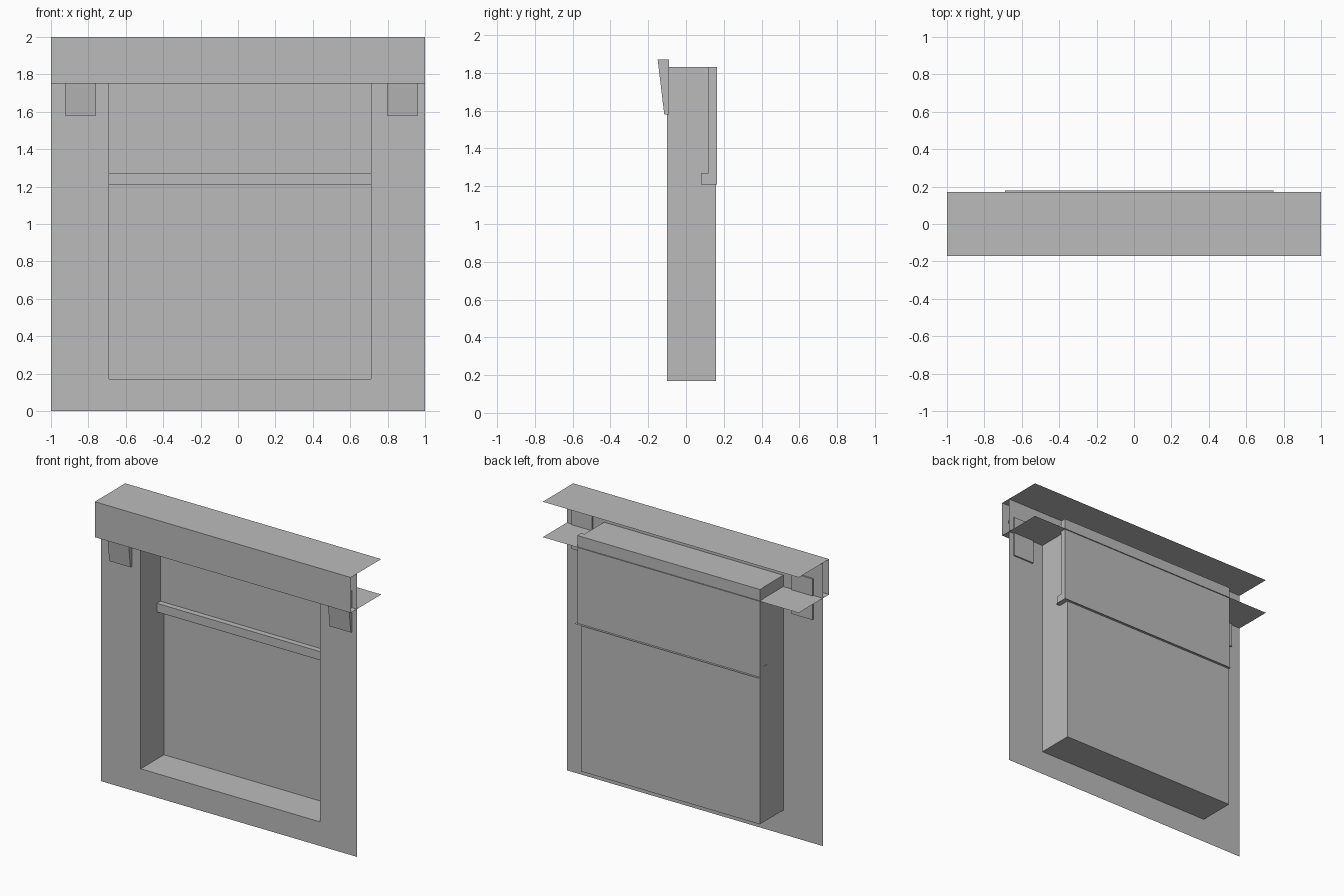
import bpy
import bmesh

cube = bpy.data.objects.get("Cube")
if cube:
    bpy.data.objects.remove(cube, do_unlink=True)

grey = bpy.data.materials.new("plain_grey")
grey.use_nodes = True
grey.diffuse_color = (0.5, 0.5, 0.5, 1)
grey.node_tree.nodes["Principled BSDF"].inputs["Base Color"].default_value = (0.5, 0.5, 0.5, 1)


def finish(name, bm):
    mesh = bpy.data.meshes.new(name)
    bm.to_mesh(mesh)
    bm.free()
    mesh.materials.append(grey)
    obj = bpy.data.objects.new(name, mesh)
    bpy.context.collection.objects.link(obj)
    return obj


def sheet(name, corners):
    """Single flat face."""
    bm = bmesh.new()
    bm.faces.new([bm.verts.new(c) for c in corners])
    return finish(name, bm)


def level_sheet(name, x0, x1, y0, y1, z):
    return sheet(name, [(x0, y0, z), (x1, y0, z), (x1, y1, z), (x0, y1, z)])


def upright_sheet(name, x0, x1, y, z0, z1):
    return sheet(name, [(x0, y, z0), (x1, y, z0), (x1, y, z1), (x0, y, z1)])


def extrusion(name, profile, x0, x1):
    """Closed (y, z) profile swept along x."""
    bm = bmesh.new()
    face = bm.faces.new([bm.verts.new((x0, y, z)) for y, z in profile])
    new = bmesh.ops.extrude_face_region(bm, geom=[face])["geom"]
    moved = [v for v in new if isinstance(v, bmesh.types.BMVert)]
    bmesh.ops.translate(bm, verts=moved, vec=(x1 - x0, 0, 0))
    bmesh.ops.recalc_face_normals(bm, faces=bm.faces)
    return finish(name, bm)


# Main dimensions
LEFT, RIGHT, BOTTOM, TOP = -0.69, 0.71, 0.17, 1.83
WALL_Y, BACK_Y, ROOF_Y = -0.10, 0.16, 0.17
SOFFIT_Z = 1.75

# Wall with opening, and the recess behind it, from nested loops
bm = bmesh.new()


def loop(x0, x1, z0, z1, y):
    return [bm.verts.new((x, y, z)) for x, z in ((x0, z0), (x1, z0), (x1, z1), (x0, z1))]


outer = loop(-1, 1, 0, 2, WALL_Y)
rim = loop(LEFT, RIGHT, BOTTOM, TOP, WALL_Y)
back = loop(LEFT, RIGHT, BOTTOM, TOP, BACK_Y)
for a, b in ((outer, rim), (rim, back)):
    for i in range(4):
        j = (i + 1) % 4
        bm.faces.new((a[i], a[j], b[j], b[i]))
bm.faces.new(back)
finish("wall_and_recess", bm)

# Upper sash with its projecting bottom rail
extrusion("upper_sash", [(0.08, 1.21), (BACK_Y + 0.003, 1.21), (BACK_Y + 0.003, TOP),
                         (0.12, TOP), (0.12, 1.27), (0.08, 1.27)], LEFT - 0.003, 0.735)
level_sheet("sash_bottom_lip", LEFT, 0.745, 0.08, 0.178, 1.209)

# Overhanging head: top, front fascia and soffit
level_sheet("head_top", -1, 1, -ROOF_Y, ROOF_Y, 2)
level_sheet("head_soffit", -1, 1, -ROOF_Y, ROOF_Y, SOFFIT_Z)
upright_sheet("head_fascia", -1, 1, -ROOF_Y, SOFFIT_Z, 2)

# Tapered brackets under the head
for name, x in (("right_bracket", -0.925), ("left_bracket", 0.797)):
    extrusion(name, [(-0.115, 1.58), (-0.09, 1.58), (-0.09, 1.87), (-0.15, 1.87)], x, x + 0.165)
